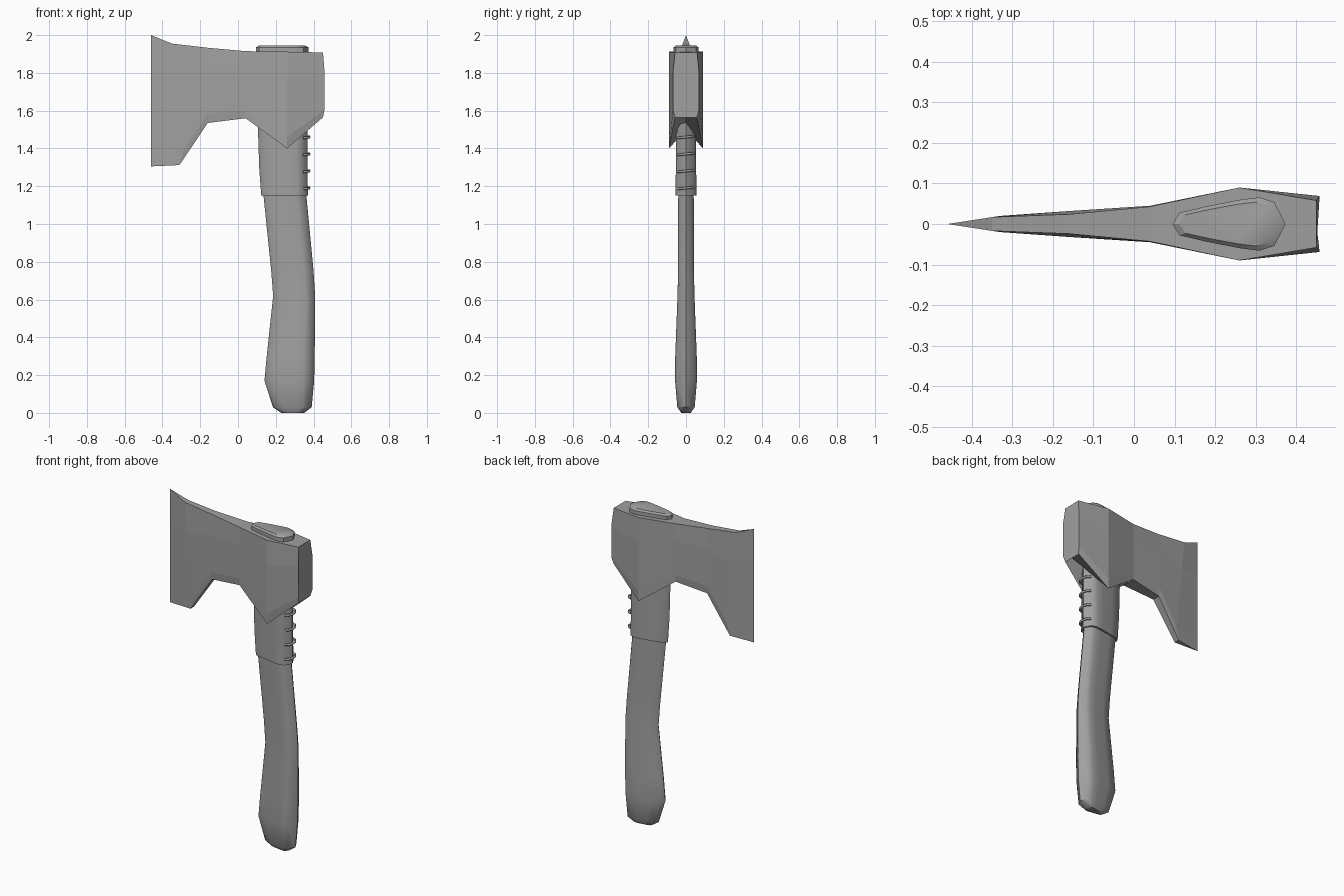
import bpy, bmesh, math

cube = bpy.data.objects.get("Cube")
if cube:
    bpy.data.objects.remove(cube, do_unlink=True)

grey = bpy.data.materials.new("plain grey")
grey.use_nodes = True
colour = (0.35, 0.35, 0.35, 1)
grey.diffuse_color = colour
grey.node_tree.nodes["Principled BSDF"].inputs["Base Color"].default_value = colour


def loft(name, rings, smooth_angle=None):
    """Skin a list of equal point rings and cap both ends."""
    bm = bmesh.new()
    loops = [[bm.verts.new(p) for p in ring] for ring in rings]
    n = len(loops[0])
    for a, b in zip(loops, loops[1:]):
        for i in range(n):
            j = (i + 1) % n
            bm.faces.new((a[i], a[j], b[j], b[i]))
    bm.faces.new(loops[0])
    bm.faces.new(loops[-1])
    bmesh.ops.remove_doubles(bm, verts=bm.verts, dist=0.0005)
    bmesh.ops.recalc_face_normals(bm, faces=bm.faces)
    mesh = bpy.data.meshes.new(name)
    bm.to_mesh(mesh)
    bm.free()
    mesh.materials.append(grey)
    obj = bpy.data.objects.new(name, mesh)
    bpy.context.collection.objects.link(obj)
    if smooth_angle:
        bpy.ops.object.select_all(action="DESELECT")
        obj.select_set(True)
        bpy.context.view_layer.objects.active = obj
        bpy.ops.object.shade_smooth_by_angle(angle=math.radians(smooth_angle))
    return obj


# Teardrop grip section: position along x, share of the half thickness
TEARDROP = [(0, 0), (0.06, 0.42), (0.3, 0.66), (0.59, 0.9), (0.77, 1), (0.9, 0.82), (1, 0)]


def grip_ring(z, left, right, half):
    side = [(left + u * (right - left), v * half) for u, v in TEARDROP]
    back = [(x, -y) for x, y in side[-2:0:-1]]
    return [(x, y, z) for x, y in side + back]


# Handle: z, left x, right x, half thickness
handle = [(0, 0.23, 0.35, 0.025), (0.03, 0.185, 0.39, 0.046), (0.17, 0.14, 0.403, 0.058),
          (0.3, 0.152, 0.406, 0.057), (0.62, 0.186, 0.408, 0.045), (0.75, 0.176, 0.4, 0.042),
          (1.15, 0.135, 0.362, 0.041), (1.5, 0.115, 0.355, 0.041)]
loft("handle", [grip_ring(*r) for r in handle], 45)

# Leather sleeve under the head
sleeve = [(1.15, 0.123, 0.37, 0.055), (1.3, 0.112, 0.368, 0.054), (1.56, 0.104, 0.368, 0.053)]
loft("sleeve", [grip_ring(*r) for r in sleeve], 45)

# Handle end showing on top of the head
tip = [(1.88, 0.095, 0.374, 0.066), (1.935, 0.095, 0.374, 0.066), (1.945, 0.112, 0.355, 0.054)]
loft("handle_tip", [grip_ring(*r) for r in tip], 30)


# Head: x, edge x, top z, bottom z, underside centre z, rim half width, middle half width
def head_ring(x, edge_x, top, bottom, centre, rim, middle):
    high = top - 0.3 * (top - bottom)
    low = bottom + 0.12 * (top - bottom)
    side = [(edge_x, rim, top), (x, middle, high), (x, middle, low), (edge_x, rim, bottom)]
    other = [(px, -py, pz) for px, py, pz in reversed(side)]
    return side + [(edge_x, 0, centre)] + other


head = [(-0.46, -0.46, 2.0, 1.305, 1.305, 0, 0),
        (-0.33, -0.35, 1.955, 1.312, 1.312, 0.017, 0.02),
        (-0.16, -0.16, 1.933, 1.535, 1.535, 0.024, 0.032),
        (0.04, 0.04, 1.915, 1.56, 1.56, 0.043, 0.045),
        (0.26, 0.26, 1.912, 1.40, 1.50, 0.09, 0.09),
        (0.458, 0.45, 1.908, 1.565, 1.565, 0.058, 0.069)]
# Keep the lower blade corner forward of the upper one
rings = [head_ring(*r) for r in head]
rings[1] = [(x + 0.04, y, z) if z < 1.4 else (x, y, z) for x, y, z in rings[1]]
loft("axe_head", rings)

# Lacing across the spine of the sleeve
for i in range(4):
    z = 1.19 + i * 0.09
    curve = bpy.data.curves.new("lace", "CURVE")
    curve.dimensions = "3D"
    curve.bevel_depth = 0.007
    curve.bevel_resolution = 1
    curve.use_fill_caps = True
    path = [(0.345, -0.04), (0.362, -0.034), (0.377, -0.012),
            (0.377, 0.012), (0.362, 0.034), (0.345, 0.04)]
    spline = curve.splines.new("POLY")
    spline.points.add(len(path) - 1)
    for point, (x, y) in zip(spline.points, path):
        point.co = (x, y, z + 0.1 * y, 1)
    curve.materials.append(grey)
    lace = bpy.data.objects.new("lace", curve)
    bpy.context.collection.objects.link(lace)
